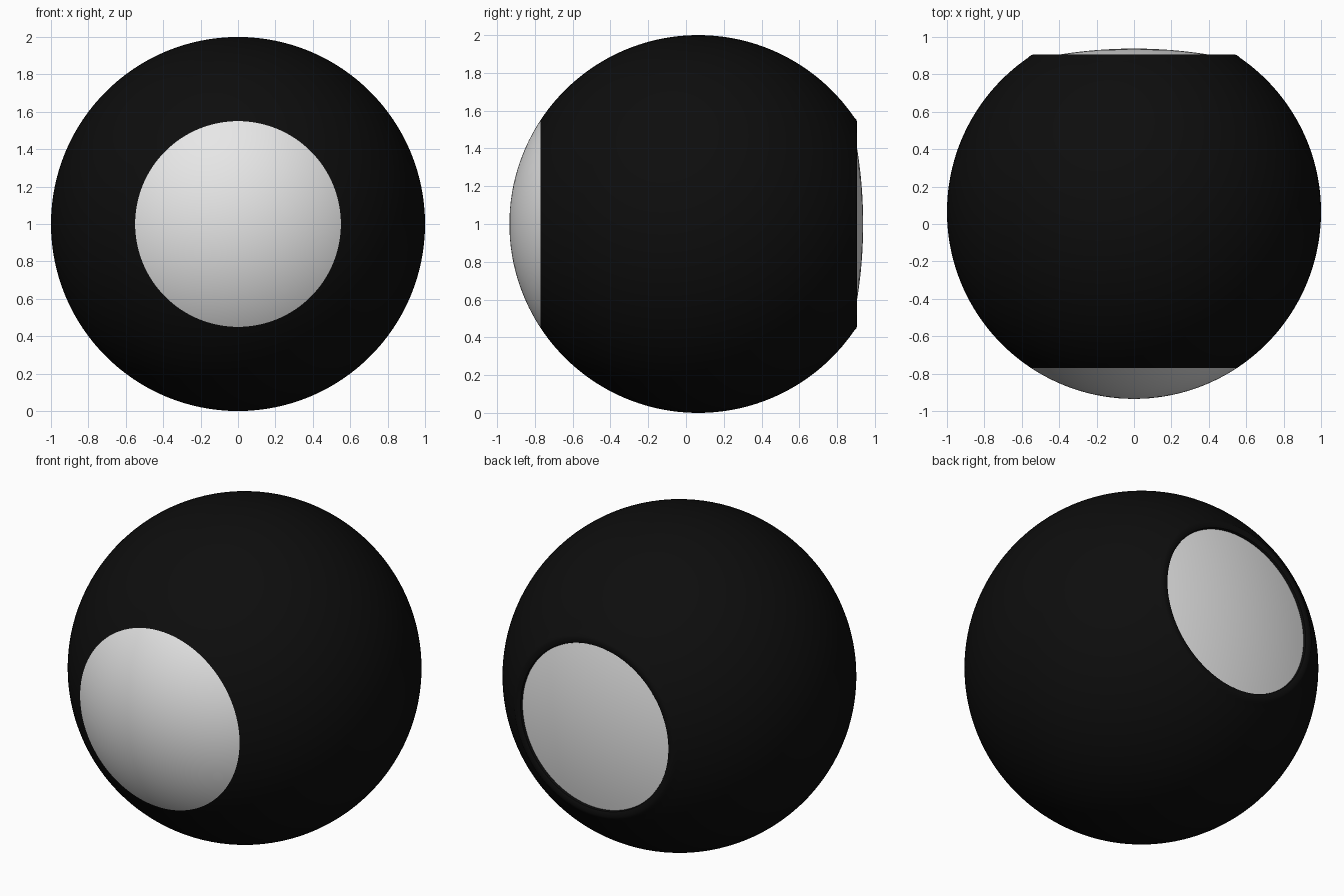
import bpy, bmesh, math

if "Cube" in bpy.data.objects:
    bpy.data.objects.remove(bpy.data.objects["Cube"])

CY, CZ = 0.065, 1.0      # ball centre
R_FRONT = 0.55           # radius of the painted front disc
R_RIM, R_WIN = 0.54, 0.507
SEG = 128


def material(name, v):
    m = bpy.data.materials.new(name)
    m.diffuse_color = (v, v, v, 1)
    m.use_nodes = True
    m.node_tree.nodes["Principled BSDF"].inputs["Base Color"].default_value = m.diffuse_color
    return m


black = material("black plastic", 0.004)
white = material("white", 0.8)


def lathe(name, profile, mats, rule):
    """Spin (radius, y) points about the front-back axis; rule picks a material per band."""
    bm = bmesh.new()
    rings = []
    for r, y in profile:
        if r < 1e-6:
            rings.append([bm.verts.new((0, y, CZ))] * SEG)
        else:
            rings.append([bm.verts.new((r * math.cos(2 * math.pi * i / SEG), y,
                                        CZ + r * math.sin(2 * math.pi * i / SEG)))
                          for i in range(SEG)])
    for k in range(len(rings) - 1):
        a, b = rings[k], rings[k + 1]
        for i in range(SEG):
            j = (i + 1) % SEG
            f = bm.faces.new(list(dict.fromkeys((a[i], a[j], b[j], b[i]))))
            f.material_index = rule(k)
    bmesh.ops.recalc_face_normals(bm, faces=bm.faces)
    me = bpy.data.meshes.new(name)
    bm.to_mesh(me)
    bm.free()
    for m in mats:
        me.materials.append(m)
    ob = bpy.data.objects.new(name, me)
    bpy.context.collection.objects.link(ob)
    bpy.ops.object.select_all(action='DESELECT')
    ob.select_set(True)
    bpy.context.view_layer.objects.active = ob
    bpy.ops.object.shade_smooth_by_angle(angle=math.radians(30))
    return ob


# Ball: white front disc, black shell, rim and recess around the back window
N_DISC, N_SHELL = 14, 56
a0 = math.asin(R_FRONT)
a1 = math.pi - math.asin(R_RIM + 0.025)
angles = [a0 * i / N_DISC for i in range(N_DISC)]
angles += [a0 + (a1 - a0) * i / N_SHELL for i in range(N_SHELL + 1)]
profile = [(math.sin(a), CY - math.cos(a)) for a in angles]
profile += [(R_RIM + 0.012, 0.902), (R_RIM, 0.906), (R_WIN + 0.012, 0.906),
            (R_WIN + 0.003, 0.902), (R_WIN, 0.895), (R_WIN, 0.86), (0, 0.86)]
lathe("ball", profile, [white, black], lambda k: 0 if k < N_DISC else 1)

# Back window: shallow dome seated inside the rim
R_DOME = 2.5
dome = []
for i in range(13):
    r = R_WIN * i / 12
    dome.append((r, 0.938 - R_DOME + math.sqrt(R_DOME ** 2 - r * r)))
dome += [(R_WIN, 0.862)]
lathe("back_window", dome, [white], lambda k: 0)
